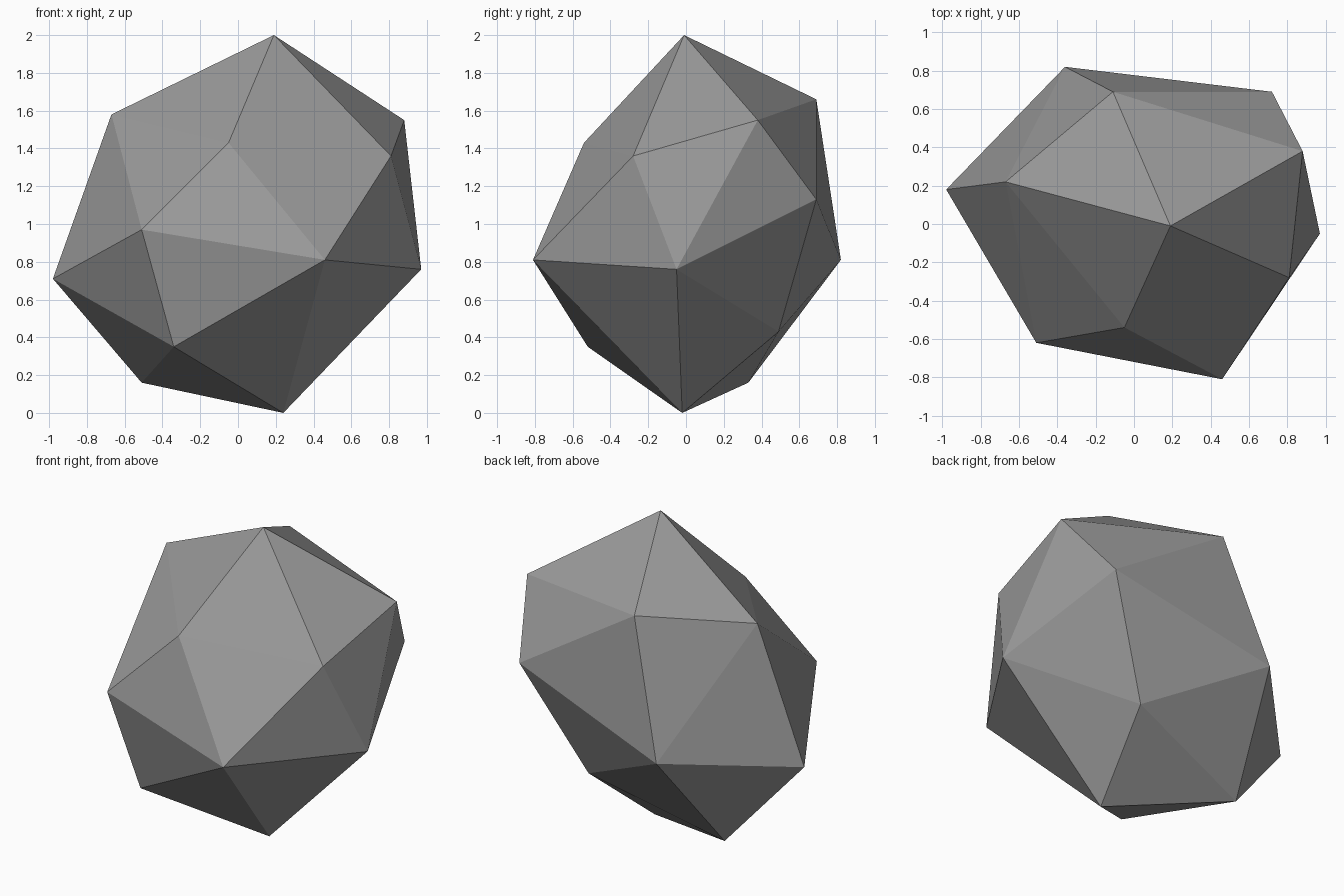
import bpy
import bmesh
from mathutils import Vector

# Remove the default object if the scene has it
default_object = bpy.data.objects.get("Cube")
if default_object:
    bpy.data.objects.remove(default_object, do_unlink=True)


def flat_material(name, grey):
    material = bpy.data.materials.new(name)
    material.use_nodes = True
    colour = (grey, grey, grey, 1)
    material.diffuse_color = colour
    shader = material.node_tree.nodes.get("Principled BSDF")
    shader.inputs["Base Color"].default_value = colour
    return material


def hull_object(name, corners, material):
    """Wrap a closed faceted shell around the given corner points."""
    bm = bmesh.new()
    for corner in corners:
        bm.verts.new(Vector(corner))
    result = bmesh.ops.convex_hull(bm, input=list(bm.verts))
    leftover = [item for item in result["geom_interior"]
                if isinstance(item, bmesh.types.BMVert)]
    if leftover:
        bmesh.ops.delete(bm, geom=leftover, context="VERTS")
    bmesh.ops.recalc_face_normals(bm, faces=list(bm.faces))
    for face in bm.faces:
        face.smooth = False
    mesh = bpy.data.meshes.new(name)
    bm.to_mesh(mesh)
    bm.free()
    mesh.materials.append(material)
    boulder = bpy.data.objects.new(name, mesh)
    bpy.context.collection.objects.link(boulder)
    return boulder


# Peak and the shoulders around it
peak = [(.19, -.01, 2)]
shoulders = [
    (-.67, .22, 1.58), (-.05, -.54, 1.43), (.81, -.28, 1.36),
    (.88, .38, 1.55), (-.11, .69, 1.66),
]
# Widest belt of the stone
belt = [
    (-.98, .18, .71), (-.51, -.62, .97), (.46, -.81, .81),
    (.97, -.05, .76), (.72, .69, 1.13), (-.36, .82, .81),
]
# Tapering underside and the foot
underside = [(-.34, -.52, .35), (-.51, .33, .16), (.36, .49, .43)]
foot = [(.24, -.02, 0)]

stone_grey = flat_material("stone grey", .32)
hull_object("faceted_rock", peak + shoulders + belt + underside + foot, stone_grey)
